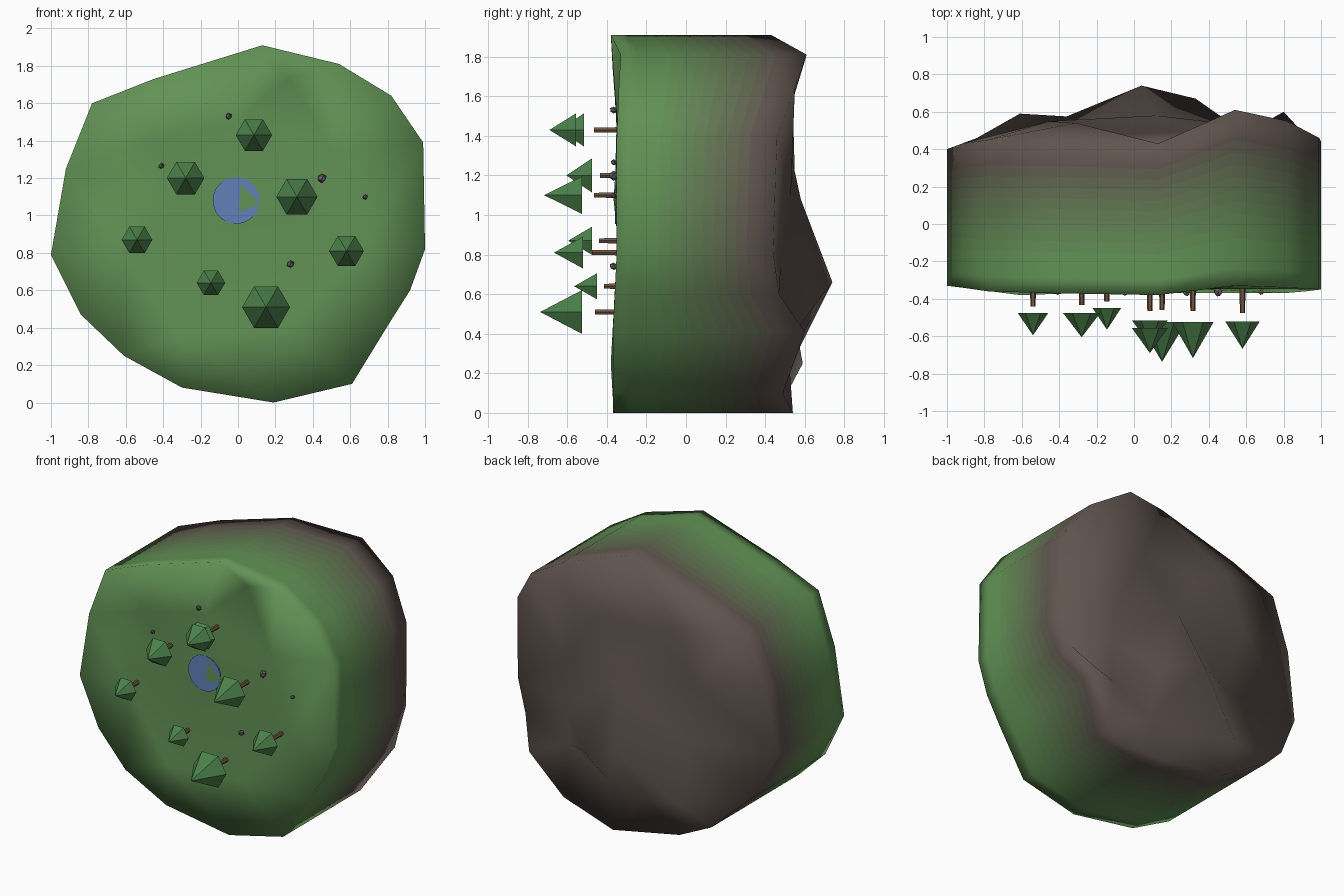
import bpy, bmesh, math, random
from mathutils import Vector
from mathutils.geometry import delaunay_2d_cdt

if "Cube" in bpy.data.objects:
    bpy.data.objects.remove(bpy.data.objects["Cube"])

random.seed(4)


def material(name, rgb):
    m = bpy.data.materials.new(name)
    m.diffuse_color = (*rgb, 1)
    m.use_nodes = True
    m.node_tree.nodes["Principled BSDF"].inputs["Base Color"].default_value = m.diffuse_color
    return m


GRASS, ROCK = (0.12, 0.285, 0.09), (0.115, 0.088, 0.076)
LEAF = material("leaf", (0.07, 0.22, 0.07))
BARK = material("bark", (0.17, 0.095, 0.055))
STONE = material("stone", (0.14, 0.12, 0.125))
WATER = material("water", (0.12, 0.22, 0.48))


def finish(name, bm, mats, smooth=False):
    bmesh.ops.recalc_face_normals(bm, faces=bm.faces)
    me = bpy.data.meshes.new(name)
    bm.to_mesh(me)
    bm.free()
    for m in mats:
        me.materials.append(m)
    for p in me.polygons:
        p.use_smooth = smooth
    ob = bpy.data.objects.new(name, me)
    bpy.context.collection.objects.link(ob)
    return ob


def cone(bm, x, z, y0, y1, r0, r1, n):
    # tapered solid along the y axis, first corner towards +x
    def ring(y, r):
        return [bm.verts.new((x + r * math.cos(i * math.tau / n), y,
                              z + r * math.sin(i * math.tau / n))) for i in range(n)]
    a = ring(y0, r0)
    bm.faces.new(a)
    if r1:
        b = ring(y1, r1)
        bm.faces.new(b)
    else:
        b = [bm.verts.new((x, y1, z))] * n
    for i in range(n):
        j = (i + 1) % n
        bm.faces.new((a[i], a[j], b[j], b[i]) if r1 else (a[i], a[j], b[0]))


# Island rim: x, z, front y, back y
RIM = [(0.13, 1.91, -.38, .43), (0.54, 1.81, -.33, .61), (0.82, 1.64, -.34, .55),
       (0.99, 1.39, -.35, .46), (1.0, 0.82, -.35, .44), (0.92, 0.60, -.36, .47),
       (0.80, 0.41, -.37, .60), (0.61, 0.10, -.37, .49), (0.19, 0.0, -.37, .54),
       (-0.30, 0.08, -.37, .50), (-0.61, 0.25, -.38, .59), (-0.84, 0.47, -.35, .46),
       (-1.0, 0.79, -.33, .40), (-0.92, 1.25, -.34, .43), (-0.78, 1.60, -.36, .45),
       (-0.45, 1.73, -.37, .45)]
# Inner points of the meadow and of the rocky back: x, z, y
MEADOW = [(.27, 1.74, -.28), (0, 1.5, -.35), (.5, 1.35, -.345), (-.45, 1.4, -.345),
          (-.3, 1.08, -.335), (0, 1.2, -.358), (-.07, .94, -.352), (.06, 1.08, -.366),
          (.3, 1.0, -.342), (.65, .8, -.345), (-.6, .8, -.35), (-.15, .7, -.345),
          (.25, .4, -.345), (-.3, .35, -.35)]
BACK = [(.04, .66, .74), (.33, .57, .67), (.12, 1.08, .58), (-.36, .33, .575),
        (-.35, .75, .48), (-.45, 1.2, .55), (-.1, 1.45, .48), (-.31, 1.55, .54),
        (.35, 1.45, .50), (.55, 1.1, .53), (.6, .75, .48), (.57, .47, .47),
        (.28, .3, .47), (-.05, .28, .52)]

BANDS = [0, .1, .2, .27, .34, .41, .48, .55, .62, .69, .76, .83, 1]
bm = bmesh.new()
n = len(RIM)
rings = [[bm.verts.new((x, f + (b - f) * t, z)) for x, z, f, b in RIM] for t in BANDS]
for k in range(len(BANDS) - 1):
    for i in range(n):
        j = (i + 1) % n
        f = bm.faces.new((rings[k][i], rings[k][j], rings[k + 1][j], rings[k + 1][i]))
        f.material_index = k


def cap(ring, inner, mat):
    # triangulated relief inside a rim
    verts = ring + [bm.verts.new((x, y, z)) for x, z, y in inner]
    flat = [Vector((v.co.x, v.co.z)) for v in verts]
    edges = [(i, (i + 1) % n) for i in range(n)]
    tris = delaunay_2d_cdt(flat, edges, [list(range(n))], 1, 1e-5)
    for t in tris[2]:
        f = bm.faces.new([verts[tris[3][i][0]] for i in t])
        f.material_index = mat


last = len(BANDS) - 2
cap(rings[0], MEADOW, 0)
cap(rings[-1], BACK, last)
mats = []
for k in range(last + 1):
    t = min(1, max(0, (k - 2) / (last - 2)))
    mats.append(material(f"ground_{k}", [g + (r - g) * t for g, r in zip(GRASS, ROCK)]))
finish("island", bm, mats, smooth=True)

# Pond, a thin disc partly sunk in the meadow
bm = bmesh.new()
cone(bm, -.01, 1.08, -.33, -.36, .125, .125, 24)
finish("pond", bm, [WATER])

# Trees: x, z, crown radius, trunk end y, crown base y, crown tip y
TREES = [(.085, 1.43, .097, -.465, -.555, -.69), (-.28, 1.20, .10, -.434, -.475, -.605),
         (.315, 1.10, .11, -.465, -.525, -.717), (-.54, .87, .082, -.44, -.475, -.595),
         (.58, .81, .093, -.475, -.52, -.667), (-.145, .64, .076, -.414, -.45, -.565),
         (.15, .51, .128, -.46, -.525, -.737)]
for k, (x, z, r, trunk, base, tip) in enumerate(TREES):
    bm = bmesh.new()
    cone(bm, x, z, -.32, trunk, .016, .014, 6)
    finish(f"trunk_{k}", bm, [BARK])
    bm = bmesh.new()
    cone(bm, x, z, base, tip, r, 0, 6)
    if k == 0:  # this tree has a second, lower tier
        cone(bm, x, z, -.515, -.64, r, 0, 6)
    finish(f"crown_{k}", bm, [LEAF])

# Small stones
STONES = [(-.05, 1.53, .02), (-.41, 1.265, .016), (.45, 1.20, .026),
          (.68, 1.10, .015), (.28, .74, .022)]
for k, (x, z, r) in enumerate(STONES):
    bm = bmesh.new()
    bmesh.ops.create_icosphere(bm, subdivisions=1, radius=r)
    for v in bm.verts:
        v.co = v.co * random.uniform(.8, 1.1) + Vector((x, -.365, z))
    finish(f"stone_{k}", bm, [STONE])
